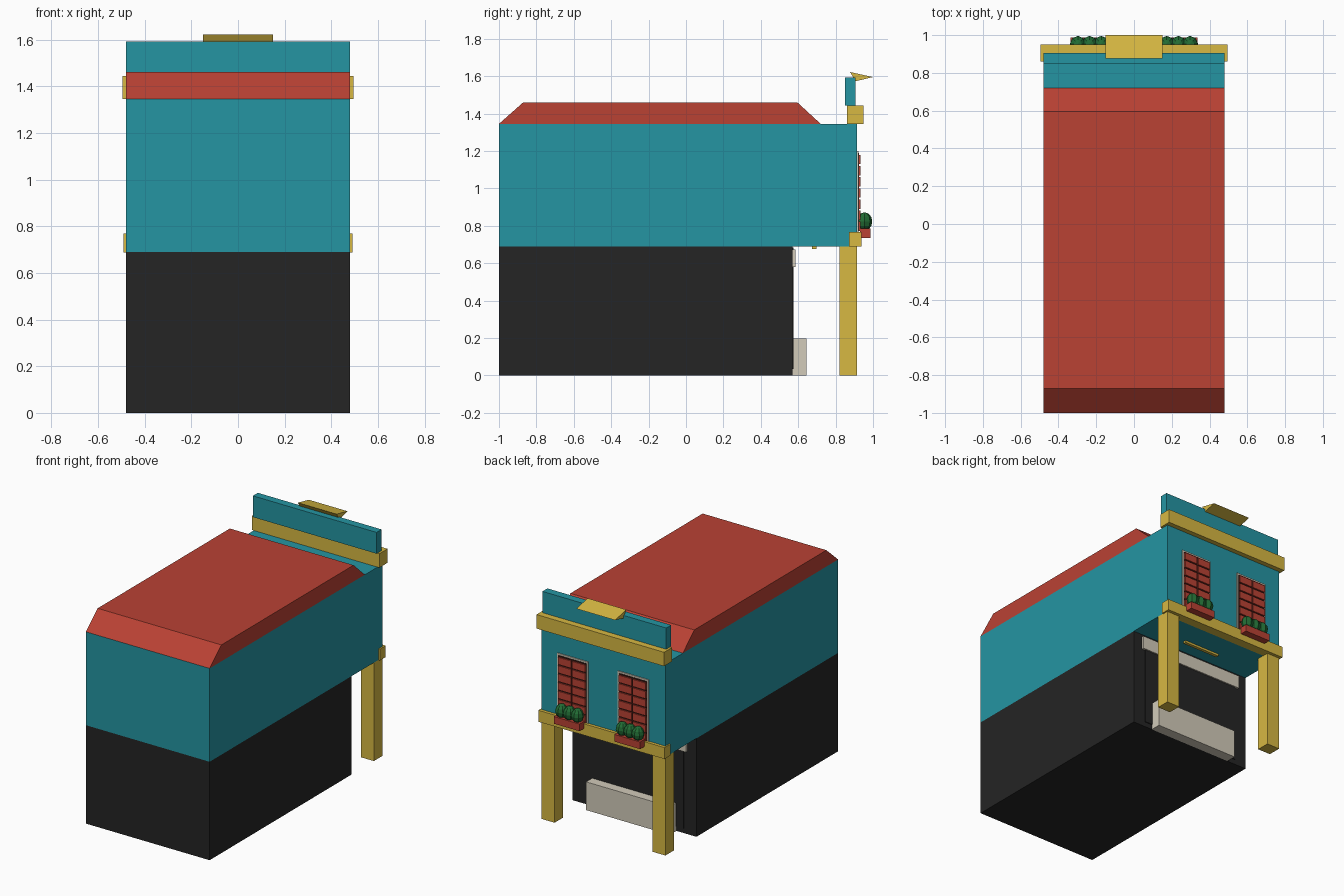
import bpy, bmesh
from mathutils import Vector

if "Cube" in bpy.data.objects:
    bpy.data.objects.remove(bpy.data.objects["Cube"])


def material(name, rgb):
    m = bpy.data.materials.new(name)
    m.diffuse_color = (*rgb, 1)
    m.use_nodes = True
    m.node_tree.nodes["Principled BSDF"].inputs["Base Color"].default_value = m.diffuse_color
    return m


TEAL = material("teal", (0.018, 0.30, 0.365))
RED = material("brick_red", (0.49, 0.054, 0.034))
GOLD = material("gold", (0.68, 0.48, 0.055))
BLACK = material("black", (0.018, 0.018, 0.018))
CREAM = material("cream", (0.645, 0.597, 0.49))
GREEN = material("leaf_green", (0.016, 0.15, 0.035))
DARK = material("dark_maroon", (0.045, 0.010, 0.007))


def finish(name, bm, mat):
    bmesh.ops.recalc_face_normals(bm, faces=bm.faces)
    me = bpy.data.meshes.new(name)
    bm.to_mesh(me)
    bm.free()
    me.materials.append(mat)
    ob = bpy.data.objects.new(name, me)
    bpy.context.collection.objects.link(ob)
    return ob


def prism(name, profile, x0, x1, mat):
    """Extrude a (y, z) profile along x."""
    bm = bmesh.new()
    face = bm.faces.new([bm.verts.new((x0, y, z)) for y, z in profile])
    ext = bmesh.ops.extrude_face_region(bm, geom=[face])
    moved = [v for v in ext["geom"] if isinstance(v, bmesh.types.BMVert)]
    bmesh.ops.translate(bm, verts=moved, vec=Vector((x1 - x0, 0, 0)))
    return finish(name, bm, mat)


def box(name, x, y, z, mat):
    """Box from (min, max) pairs."""
    return prism(name, [(y[0], z[0]), (y[1], z[0]), (y[1], z[1]), (y[0], z[1])],
                 x[0], x[1], mat)


def bush(name, centre, radius):
    bm = bmesh.new()
    bmesh.ops.create_uvsphere(bm, u_segments=8, v_segments=6, radius=1)
    bmesh.ops.scale(bm, verts=bm.verts, vec=Vector(radius))
    bmesh.ops.translate(bm, verts=bm.verts, vec=Vector(centre))
    return finish(name, bm, GREEN)


W = (-0.48, 0.48)

# Main volumes
box("ground_floor", W, (-1, 0.57), (0, 0.69), BLACK)
box("upper_floor", W, (-1, 0.915), (0.69, 1.345), TEAL)
prism("roof", [(-1, 1.345), (0.72, 1.345), (0.595, 1.46), (-0.87, 1.46)], *W, RED)

# Parapet, cornice and slanted cap over the street side
box("cornice", (-0.495, 0.495), (0.86, 0.95), (1.345, 1.443), GOLD)
box("parapet", W, (0.85, 0.905), (1.443, 1.592), TEAL)
prism("parapet_cap", [(0.877, 1.622), (1.0, 1.595), (0.907, 1.573)], -0.15, 0.15, GOLD)

# Porch: beam, posts, ceiling bar
box("porch_beam", (-0.49, 0.49), (0.872, 0.937), (0.688, 0.768), GOLD)
for s, side in ((1, "right"), (-1, "left")):
    box(f"porch_post_{side}", sorted((s * 0.38, s * 0.48)), (0.82, 0.914), (0, 0.69), GOLD)
box("ceiling_bar", (-0.14, 0.14), (0.675, 0.697), (0.675, 0.692), GOLD)

# Shop front: dark panel, header strip, low bench
box("shop_panel", (-0.385, 0.385), (0.568, 0.576), (0.035, 0.685), BLACK)
box("shop_header", (-0.41, 0.41), (0.57, 0.586), (0.58, 0.672), CREAM)
box("bench", (-0.325, 0.325), (0.57, 0.643), (0, 0.198), CREAM)

# Shuttered windows with planters
for s, side in ((1, "right"), (-1, "left")):
    cx = s * 0.235
    box(f"window_frame_{side}", (cx - 0.12, cx + 0.12), (0.913, 0.922), (0.77, 1.2), CREAM)
    box(f"shutter_back_{side}", (cx - 0.108, cx + 0.108), (0.92, 0.926), (0.77, 1.188), DARK)
    for half in (-1, 1):
        xs = sorted((cx + half * 0.005, cx + half * 0.106))
        for i in range(7):
            z = 0.772 + i * 0.0595
            box(f"shutter_slat_{side}", xs, (0.922, 0.934), (z, z + 0.05), RED)
    box(f"planter_{side}", (cx - 0.1, cx + 0.1), (0.93, 0.987), (0.735, 0.785), RED)
    for i in (-1, 0, 1):
        bush(f"bush_{side}", (cx + i * 0.062, 0.954, 0.823), (0.042, 0.042, 0.049))
